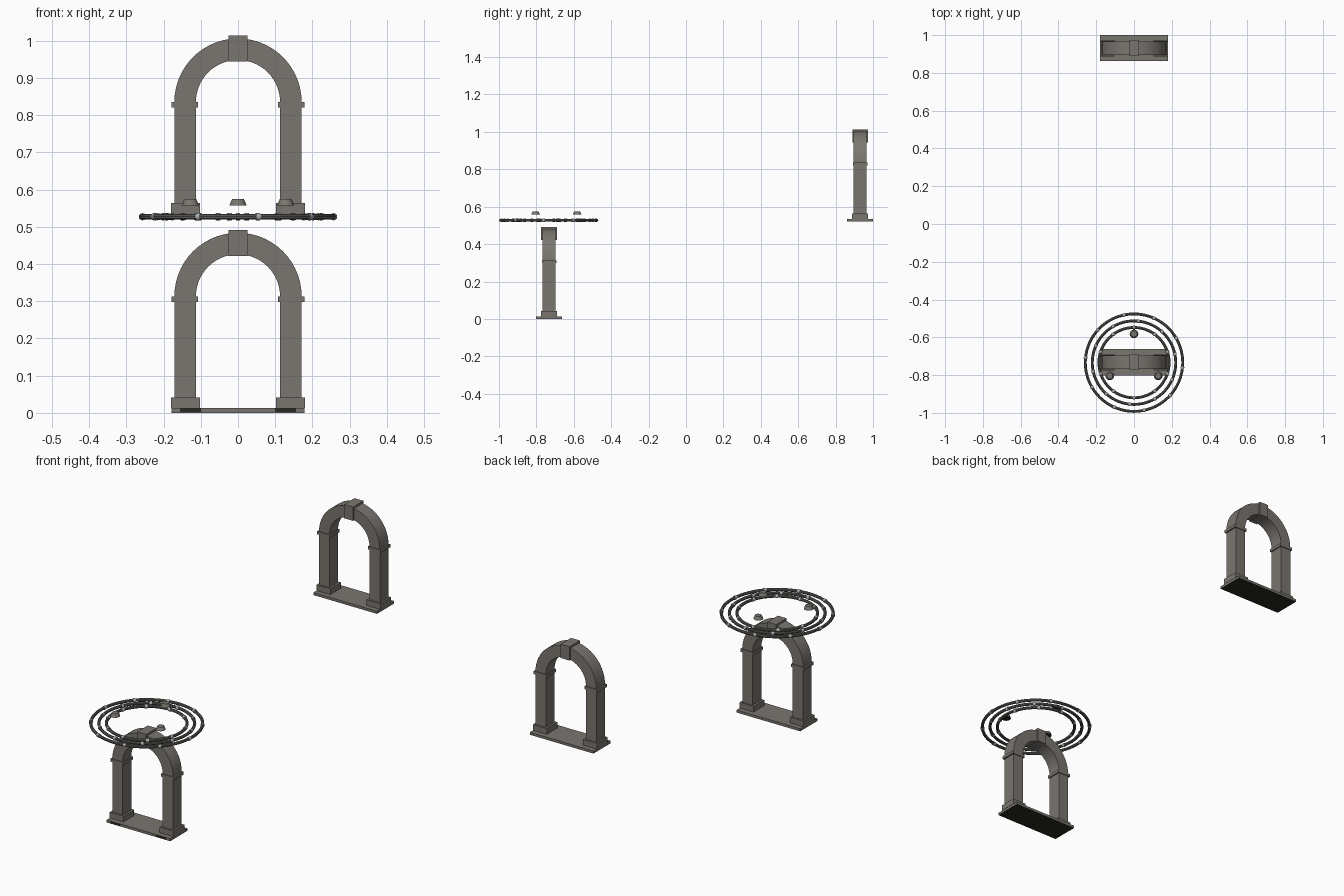
import bpy, bmesh, math
from mathutils import Matrix, Vector

if "Cube" in bpy.data.objects:
    bpy.data.objects.remove(bpy.data.objects["Cube"])


def material(name, rgb):
    m = bpy.data.materials.new(name)
    m.diffuse_color = (*rgb, 1)
    m.use_nodes = True
    m.node_tree.nodes["Principled BSDF"].inputs["Base Color"].default_value = m.diffuse_color
    return m


STONE = material("warm grey stone", (0.195, 0.182, 0.162))
DARK = material("dark stone", (0.022, 0.023, 0.015))
METAL = material("grey metal", (0.14, 0.14, 0.125))
STUD = material("pale metal", (0.42, 0.44, 0.46))


def finish(name, bm, mat, smooth=False, dark_underside=False):
    bmesh.ops.recalc_face_normals(bm, faces=bm.faces)
    bm.normal_update()
    if dark_underside:
        for f in bm.faces:
            f.material_index = int(f.normal.z < -0.9)
    me = bpy.data.meshes.new(name)
    bm.to_mesh(me)
    bm.free()
    me.materials.append(mat)
    if dark_underside:
        me.materials.append(DARK)
    ob = bpy.data.objects.new(name, me)
    bpy.context.collection.objects.link(ob)
    if smooth:
        bpy.ops.object.select_all(action='DESELECT')
        ob.select_set(True)
        bpy.context.view_layer.objects.active = ob
        bpy.ops.object.shade_smooth_by_angle(angle=math.radians(35))
    return ob


def box(name, x, y, z, mat=STONE, dark_underside=False):
    # x, y, z are (min, max) pairs
    bm = bmesh.new()
    bmesh.ops.create_cube(bm, size=1)
    for v in bm.verts:
        v.co = Vector([(a + b) / 2 + c * (b - a) for (a, b), c in zip((x, y, z), v.co)])
    return finish(name, bm, mat, dark_underside=dark_underside)


def arch_band(name, y, z, r_in, r_out, depth, n=28):
    bm = bmesh.new()
    rows = []
    for i in range(n + 1):
        a = math.pi * i / n
        rows.append([bm.verts.new((r * math.cos(a), y + d, z + r * math.sin(a)))
                     for r, d in ((r_in, -depth / 2), (r_out, -depth / 2),
                                  (r_out, depth / 2), (r_in, depth / 2))])
    for p, q in zip(rows, rows[1:]):
        for k in range(4):
            bm.faces.new((p[k], p[(k + 1) % 4], q[(k + 1) % 4], q[k]))
    bm.faces.new(rows[0])
    bm.faces.new(rows[-1])
    finish(name, bm, STONE, True)


def gateway(label, y, z):
    def span(d, shift=0):
        return (y + shift - d / 2, y + shift + d / 2)
    # base slab with a dark underside
    box(label + "_base_slab", (-0.179, 0.179), span(0.138), (z, z + 0.013), STONE, True)
    # pillars with plinths and imposts
    for side, s in (("left", -1), ("right", 1)):
        for part, a, b, d, z0, z1 in (("plinth", 0.102, 0.18, 0.086, 0.013, 0.042),
                                      ("pillar", 0.113, 0.171, 0.07, 0.042, 0.313),
                                      ("impost", 0.107, 0.179, 0.078, 0.298, 0.313)):
            box(f"{label}_{side}_{part}", sorted((s * a, s * b)), span(d), (z + z0, z + z1))
    # round arch and keystone
    arch_band(label + "_arch", y, z + 0.313, 0.113, 0.171, 0.07)
    box(label + "_keystone", (-0.025, 0.025), span(0.084), (z + 0.422, z + 0.492))


gateway("lower", -0.732, 0.0)
gateway("upper", 0.931, 0.522)

# dark insets on the front edge of the lower slab
for side, s in (("left", -1), ("right", 1)):
    box(f"slab_inset_{side}", sorted((s * 0.1, s * 0.156)), (-0.803, -0.799), (0.003, 0.012), DARK)

# three floating rings with pale studs
CX = Vector((0, -0.734, 0.527))


def ring(name, radius, tube, n=72, m=10):
    bm = bmesh.new()
    rows = []
    for i in range(n):
        a = 2 * math.pi * i / n
        row = []
        for j in range(m):
            b = 2 * math.pi * j / m
            r = radius + tube * math.cos(b)
            row.append(bm.verts.new(CX + Vector((r * math.cos(a), r * math.sin(a), tube * math.sin(b)))))
        rows.append(row)
    for i in range(n):
        p, q = rows[i], rows[(i + 1) % n]
        for j in range(m):
            bm.faces.new((p[j], q[j], q[(j + 1) % m], p[(j + 1) % m]))
    finish(name, bm, METAL, True)


def studs(name, radius, count, start):
    bm = bmesh.new()
    for k in range(count):
        a = math.radians(start) + 2 * math.pi * k / count
        pos = CX + Vector((radius * math.cos(a), radius * math.sin(a), 0))
        mat = Matrix.Translation(pos) @ Matrix.Rotation(a, 4, 'Z') @ Matrix.Rotation(math.pi / 2, 4, 'X')
        bmesh.ops.create_cone(bm, cap_ends=True, segments=12, radius1=0.0095, radius2=0.0095,
                              depth=0.012, matrix=mat)
    finish(name, bm, STUD, True)


for label, radius, start in (("outer", 0.258, -78), ("middle", 0.221, -60), ("inner", 0.186, -90)):
    ring(label + "_ring", radius, 0.0075)
    studs(label + "_ring_studs", radius, 10, start)

# three floating tapered caps inside the rings
for k in range(3):
    a = math.radians(90 + 120 * k)
    bm = bmesh.new()
    bmesh.ops.create_cone(bm, cap_ends=True, segments=16, radius1=0.023, radius2=0.016, depth=0.017,
                          matrix=Matrix.Translation((0.148 * math.cos(a), -0.73 + 0.148 * math.sin(a), 0.566)))
    finish(f"floating_cap_{k + 1}", bm, STONE, True, True)
